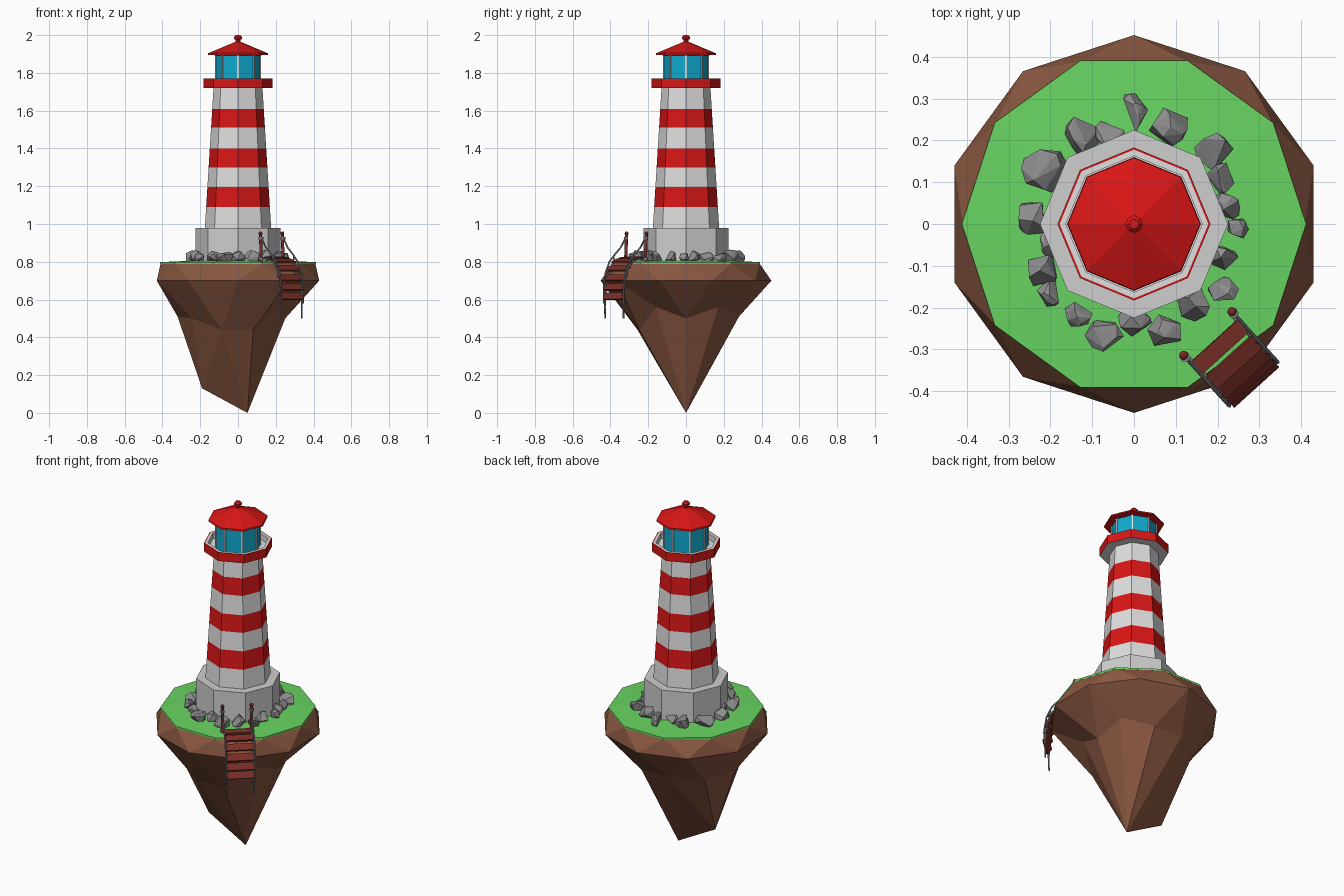
import bpy, bmesh, math, random
from mathutils import Vector, Matrix

if "Cube" in bpy.data.objects:
    bpy.data.objects.remove(bpy.data.objects["Cube"])

random.seed(4)


def mat(name, r, g, b):
    m = bpy.data.materials.new(name)
    m.diffuse_color = (r, g, b, 1)
    m.use_nodes = True
    m.node_tree.nodes["Principled BSDF"].inputs["Base Color"].default_value = m.diffuse_color
    return m


RED = mat("red paint", 0.70, 0.008, 0.008)
WHITE = mat("white paint", 0.74, 0.74, 0.74)
STONE = mat("pale stone", 0.62, 0.62, 0.62)
ROCK = mat("grey rock", 0.27, 0.27, 0.275)
GRASS = mat("grass green", 0.14, 0.66, 0.12)
EARTH = mat("brown earth", 0.25, 0.095, 0.052)
GLASS = mat("blue glass", 0.005, 0.40, 0.62)
WOOD = mat("dark red wood", 0.20, 0.028, 0.02)
ROPE = mat("grey rope", 0.22, 0.21, 0.21)


def finish(name, bm, mats):
    bmesh.ops.recalc_face_normals(bm, faces=bm.faces)
    me = bpy.data.meshes.new(name)
    bm.to_mesh(me)
    bm.free()
    for m in mats:
        me.materials.append(m)
    ob = bpy.data.objects.new(name, me)
    bpy.context.collection.objects.link(ob)
    return ob


def lathe(name, profile, mats, bands=None, n=8):
    """Revolve (radius, z) points into an n-sided solid; bands gives a material per segment."""
    bm = bmesh.new()
    rings = [[bm.verts.new((r * math.cos(2 * math.pi * i / n), r * math.sin(2 * math.pi * i / n), z))
              for i in range(n)] for r, z in profile]
    for s, (a, b) in enumerate(zip(rings, rings[1:])):
        for i in range(n):
            j = (i + 1) % n
            f = bm.faces.new((a[i], a[j], b[j], b[i]))
            f.material_index = bands[s] if bands else 0
    bm.faces.new(rings[0])
    bm.faces.new(rings[-1])
    return finish(name, bm, mats)


def box(name, size, matrix, m):
    bm = bmesh.new()
    bmesh.ops.create_cube(bm, size=1, matrix=matrix @ Matrix.Diagonal((*size, 1)))
    return finish(name, bm, [m])


def tube(name, pts, radius, m):
    cu = bpy.data.curves.new(name, 'CURVE')
    cu.dimensions = '3D'
    cu.bevel_depth, cu.bevel_resolution, cu.use_fill_caps = radius, 1, True
    sp = cu.splines.new('POLY')
    sp.points.add(len(pts) - 1)
    for p, co in zip(sp.points, pts):
        p.co = (*co, 1)
    tmp = bpy.data.objects.new(name + "_path", cu)
    bpy.context.collection.objects.link(tmp)
    bpy.context.view_layer.update()
    me = bpy.data.meshes.new_from_object(tmp.evaluated_get(bpy.context.evaluated_depsgraph_get()))
    bpy.data.objects.remove(tmp)
    me.materials.clear()
    me.materials.append(m)
    ob = bpy.data.objects.new(name, me)
    bpy.context.collection.objects.link(ob)


def ball(name, co, r, m):
    bm = bmesh.new()
    bmesh.ops.create_icosphere(bm, subdivisions=2, radius=r, matrix=Matrix.Translation(co))
    finish(name, bm, [m])


# Floating earth: top rim, widest ring, uneven middle ring, then two low tips
def polar(r, deg, z):
    a = math.radians(deg)
    return (r * math.cos(a), r * math.sin(a), z)


bm = bmesh.new()
mid_shape = [(.25, .50), (.29, .56), (.295, .51), (.295, .51), (.31, .50),
             (.32, .51), (.30, .50), (.27, .44), (.26, .44), (.27, .56)]
rim = [bm.verts.new(polar(.41, 36 * k, .79)) for k in range(10)]
wide = [bm.verts.new(polar(.452, 18 + 36 * k, .70)) for k in range(10)]
mid = [bm.verts.new(polar(r, 36 * k, z)) for k, (r, z) in enumerate(mid_shape)]
tip = bm.verts.new((.05, 0, 0))
side_tip = bm.verts.new((-.19, 0, .13))
for k in range(10):
    n = (k + 1) % 10
    bm.faces.new((rim[k], rim[n], wide[k]))
    bm.faces.new((rim[n], wide[k], wide[n]))
    bm.faces.new((mid[k], mid[n], wide[k]))
    bm.faces.new((mid[n], wide[k], wide[n]))
    bm.faces.new((mid[k], mid[n], side_tip if 3 <= k <= 6 else tip))
bm.faces.new((mid[3], tip, side_tip))
bm.faces.new((mid[7], tip, side_tip))
bm.faces.new(rim)
finish("island_earth", bm, [EARTH])

# Grass cap
lathe("grass_cap", [(.412, .788), (.412, .798), (.20, .808)], [GRASS], n=10)

# Tower: stone foot, striped tapering shaft
lathe("tower_foot", [(.225, .79), (.225, .98)], [STONE])
levels = [.97, 1.09, 1.195, 1.30, 1.40, 1.51, 1.61, 1.725]
lathe("striped_tower", [(.176 - (z - .97) * .062, z) for z in levels],
      [WHITE, RED], bands=[0, 1, 0, 1, 0, 1, 0])

# Gallery with red outer wall and white inside
lathe("gallery", [(.10, 1.72), (.183, 1.72), (.183, 1.77), (.178, 1.77), (.163, 1.77), (.163, 1.735), (.10, 1.735)],
      [WHITE, RED], bands=[0, 1, 1, 0, 0, 0])

# Lantern room with corner posts
lathe("lantern_glass", [(.119, 1.73), (.119, 1.90)], [GLASS])
for i in range(8):
    a = math.pi / 4 * i
    box(f"lantern_post_{i}", (.010, .010, .165),
        Matrix.Rotation(a, 4, 'Z') @ Matrix.Translation((.118, 0, 1.8175)), WHITE)

# Roof and finial
lathe("roof", [(.115, 1.893), (.160, 1.895), (.158, 1.904), (.015, 1.964)], [RED])
lathe("finial", [(.013, 1.955), (.013, 1.975), (.021, 1.98), (.021, 1.99), (.012, 2.0)], [RED])

# Rocks around the foot: hulls of random points, (x, y, size)
rocks = [(-.13, .215, .050), (-.01, .26, .050), (.08, .235, .050), (.19, .175, .046),
         (.21, .11, .036), (.22, .04, .036), (.245, -.01, .030), (.21, -.08, .036),
         (.215, -.165, .038), (.14, -.19, .045), (.075, -.26, .046), (0, -.235, .038),
         (-.07, -.262, .045), (-.13, -.215, .036), (-.20, -.165, .034), (-.22, -.11, .042),
         (-.21, -.05, .032), (-.24, .015, .046), (-.21, .13, .054), (-.06, .22, .036)]
for i, (x, y, s) in enumerate(rocks):
    bm = bmesh.new()
    for _ in range(16):
        v = Vector([random.gauss(0, 1) for _ in range(3)]).normalized() * random.uniform(.9, 1.12)
        bm.verts.new((x + v.x * s, y + v.y * s, .822 + v.z * min(s, .043) * .95))
    res = bmesh.ops.convex_hull(bm, input=bm.verts)
    loose = [v for v in bm.verts if not v.link_faces]
    bmesh.ops.delete(bm, geom=loose, context='VERTS')
    finish(f"rock_{i}", bm, [ROCK])

# Hanging stair frame: local x across, local y outward
out = Vector((.67, -.74, 0)).normalized()
across = Vector((-out.y, out.x, 0))
start = Vector((.182, -.268, 0))


def stair(u, t, z):
    return start + across * u + out * t + Vector((0, 0, z))


# Planks follow a path that curves over the edge
path = [(.035, .818), (.085, .803), (.118, .765), (.137, .715), (.146, .665), (.150, .617)]
pitch = [8, 22, 38, 48, 52, 55]
for i, ((t, z), p) in enumerate(zip(path, pitch)):
    m = Matrix((across, out, (0, 0, 1))).transposed().to_4x4()
    m = Matrix.Translation(stair(0, t, z)) @ m @ Matrix.Rotation(-math.radians(p), 4, 'X')
    box(f"plank_{i}", (.145, .040, .012), m, WOOD)

# Posts and ropes on both sides
for side, u in (("left", -.078), ("right", .078)):
    tube(f"{side}_post", [stair(u, 0, .79), stair(u, -.008, .945)], .0085, WOOD)
    ball(f"{side}_post_knob", stair(u, -.008, .95), .011, WOOD)
    for z in (.815, .925):
        tube(f"{side}_rope_knot", [stair(u, -.003, z - .006), stair(u, -.003, z + .006)], .013, ROPE)
    tube(f"{side}_tread_rope", [stair(u * .93, t, z) for t, z in
         [(0, .82)] + path + [(.152, .56), (.150, .50)]], .0045, ROPE)
    tube(f"{side}_hand_rope", [stair(u, t, z) for t, z in
         [(0, .925), (.035, .875), (.075, .84), (.115, .80), (.143, .74), (.155, .67), (.155, .58)]],
         .0045, ROPE)
    for (t, z), (t2, z2) in zip(path[1:5], [(.085, .832), (.125, .785), (.146, .735), (.156, .67)]):
        tube(f"{side}_rope_tie", [stair(u * .93, t, z), stair(u, t2, z2)], .004, ROPE)
